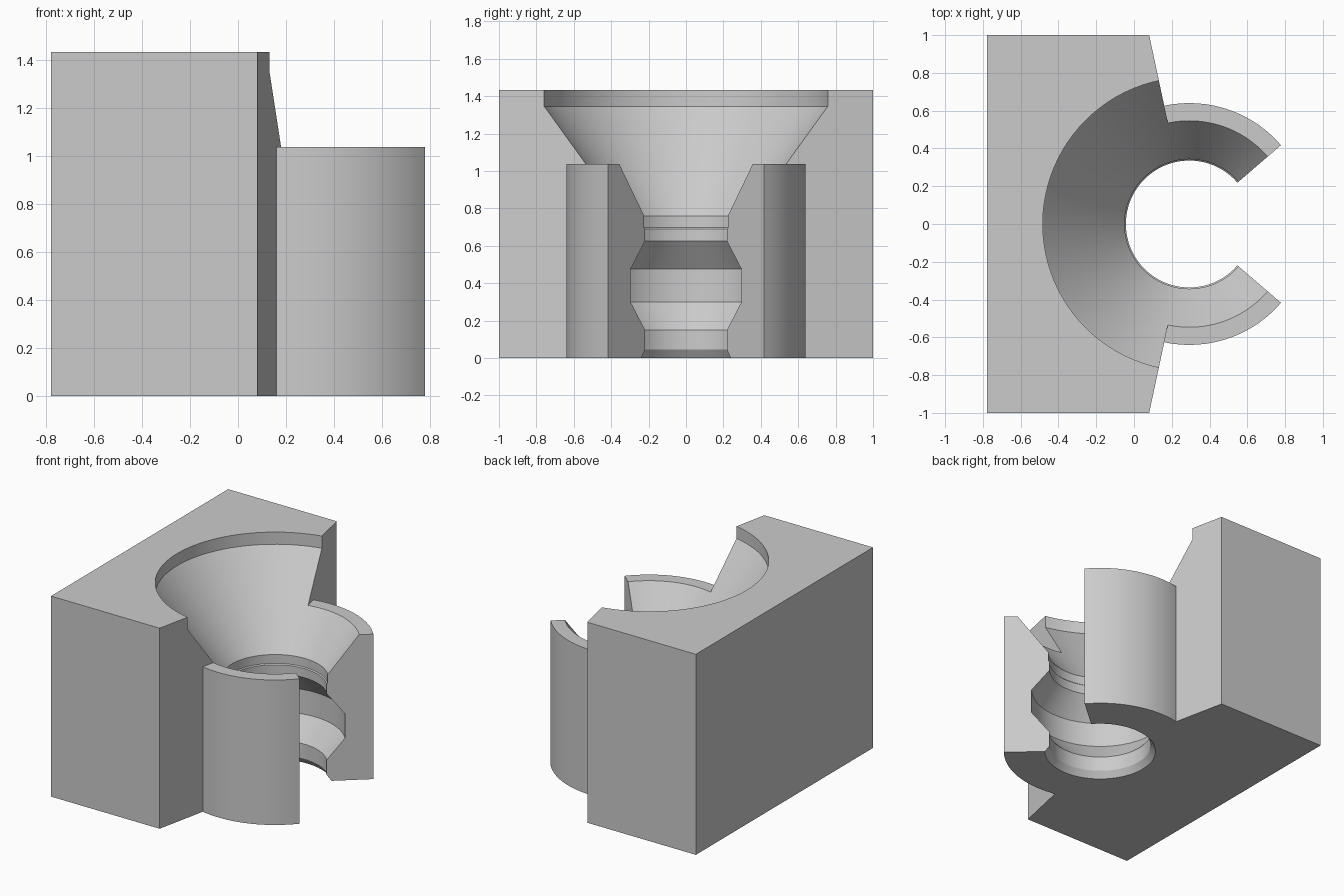
import bpy, bmesh
from math import sin, cos, tan, radians

if "Cube" in bpy.data.objects:
    bpy.data.objects.remove(bpy.data.objects["Cube"])

AXIS = 0.293          # x of the bore axis
HEIGHT, SLEEVE_TOP = 1.433, 1.036
SLEEVE_R = 0.64
OPENING = radians(40.7)   # half angle of the open side

grey = bpy.data.materials.new("light_grey")
grey.use_nodes = True
colour = (0.6, 0.6, 0.6, 1)
grey.diffuse_color = colour
grey.node_tree.nodes["Principled BSDF"].inputs["Base Color"].default_value = colour


def make_object(name, bm):
    bmesh.ops.recalc_face_normals(bm, faces=bm.faces)
    mesh = bpy.data.meshes.new(name)
    bm.to_mesh(mesh)
    bm.free()
    mesh.materials.append(grey)
    obj = bpy.data.objects.new(name, mesh)
    bpy.context.collection.objects.link(obj)
    return obj


def prism(name, outline, height):
    bm = bmesh.new()
    base = bm.faces.new([bm.verts.new((x, y, 0)) for x, y in outline])
    top = bmesh.ops.extrude_face_region(bm, geom=[base])["geom"]
    bmesh.ops.translate(bm, vec=(0, 0, height),
                        verts=[v for v in top if isinstance(v, bmesh.types.BMVert)])
    return make_object(name, bm)


def lathe(name, profile, steps=96):
    bm = bmesh.new()
    rings = []
    for r, z in profile:
        rings.append([bm.verts.new((AXIS + r * cos(radians(360 * i / steps)),
                                    r * sin(radians(360 * i / steps)), z))
                      for i in range(steps)])
    for low, high in zip(rings, rings[1:]):
        for i in range(steps):
            j = (i + 1) % steps
            bm.faces.new((low[i], low[j], high[j], high[i]))
    bm.faces.new(rings[0])
    bm.faces.new(rings[-1])
    return make_object(name, bm)


def boolean(target, tool, operation):
    mod = target.modifiers.new(operation.lower(), 'BOOLEAN')
    mod.operation, mod.solver, mod.object = operation, 'EXACT', tool
    bpy.context.view_layer.objects.active = target
    bpy.ops.object.modifier_apply(modifier=mod.name)
    bpy.data.objects.remove(tool)


# Block: its open side is cut along two radial planes
corner = AXIS - tan(radians(12))
body = prism("socket_block", [(-0.778, -1), (corner, -1), (AXIS, 0),
                              (corner, 1), (-0.778, 1)], HEIGHT)

# Sleeve: a round wall with a wedge-shaped opening
steps = 80
sweep = radians(360) - 2 * OPENING
arc = [OPENING + sweep * i / steps for i in range(steps + 1)]
sleeve = prism("sleeve", [(AXIS, 0)] + [(AXIS + SLEEVE_R * cos(a), SLEEVE_R * sin(a))
                                        for a in arc], SLEEVE_TOP)
boolean(body, sleeve, 'UNION')

# Stepped bore: bottom chamfer, groove, throat, funnel and rim
bore = lathe("bore_cutter", [
    (0.367, -0.1), (0.367, 0), (0.336, 0.045), (0.336, 0.15), (0.455, 0.3),
    (0.455, 0.475), (0.336, 0.625), (0.336, 0.69), (0.343, 0.697),
    (0.343, 0.76), (0.768, 1.336), (0.776, 1.346), (0.776, 1.6)])
boolean(body, bore, 'DIFFERENCE')

# Smooth round walls with crisp edges
for obj in bpy.context.selected_objects:
    obj.select_set(False)
body.select_set(True)
bpy.context.view_layer.objects.active = body
bpy.ops.object.shade_smooth_by_angle(angle=radians(20))
